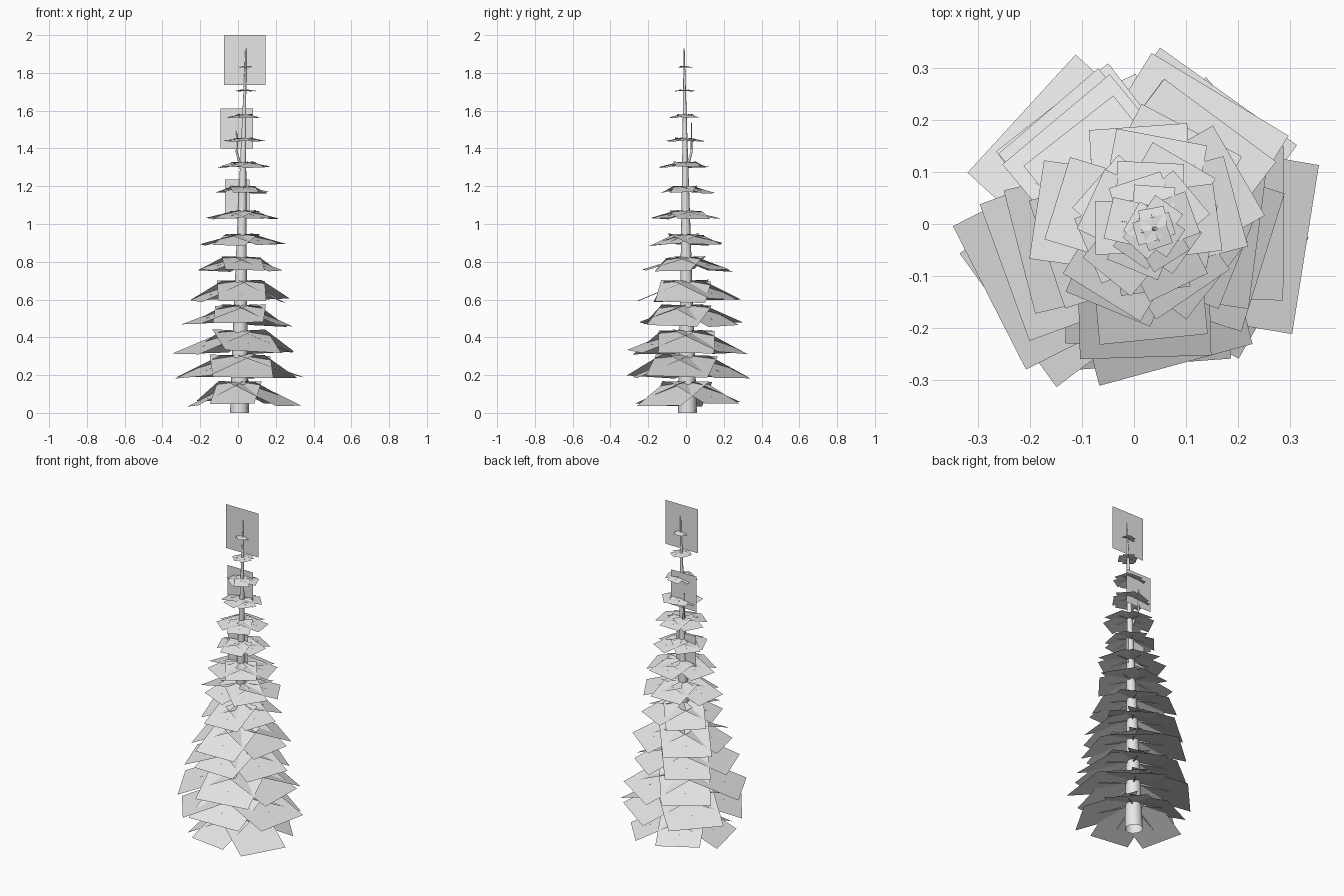
import bpy, bmesh, math, random
from mathutils import Vector, Matrix

if "Cube" in bpy.data.objects:
    bpy.data.objects.remove(bpy.data.objects["Cube"])

random.seed(11)
grey = bpy.data.materials.new("pale grey")
grey.diffuse_color = (0.8, 0.8, 0.8, 1)
grey.use_nodes = True
grey.node_tree.nodes["Principled BSDF"].inputs["Base Color"].default_value = grey.diffuse_color


def finish(bm, name, smooth=False):
    me = bpy.data.meshes.new(name)
    bm.to_mesh(me)
    bm.free()
    me.materials.append(grey)
    ob = bpy.data.objects.new(name, me)
    bpy.context.collection.objects.link(ob)
    if smooth:
        for p in me.polygons:
            p.use_smooth = True
    return ob


def tube(bm, path, sides):
    """Tapered open tube through (centre, radius) pairs."""
    axis = (path[-1][0] - path[0][0]).normalized()
    q = axis.to_track_quat('Z', 'Y')
    rings = []
    for c, r in path:
        rings.append([bm.verts.new(c + q @ Vector((r * math.cos(a), r * math.sin(a), 0)))
                      for a in (2 * math.pi * i / sides for i in range(sides))])
    for a, b in zip(rings, rings[1:]):
        for i in range(sides):
            j = (i + 1) % sides
            bm.faces.new((a[i], a[j], b[j], b[i]))


def trunk_centre(z):
    t = z / 1.93
    return Vector((0.008 + 0.034 * t ** 1.5, 0.008 - 0.018 * t, z))


# Trunk: slightly leaning, tapering to a point
bm = bmesh.new()
heights = [0, 0.2, 0.5, 0.8, 1.1, 1.4, 1.6, 1.8, 1.93]
tube(bm, [(trunk_centre(z), 0.003 + 0.047 * (1 - z / 1.93) ** 1.1) for z in heights], 12)
finish(bm, "trunk", True)

# Whorls of foliage: inner height, outer height, reach, card width, first yaw
tiers = [
    (0.165, 0.045, 0.30, 0.27, -30), (0.305, 0.18, 0.325, 0.33, -9),
    (0.435, 0.32, 0.325, 0.31, 207), (0.57, 0.465, 0.28, 0.28, 200),
    (0.70, 0.59, 0.26, 0.27, 130), (0.825, 0.75, 0.23, 0.22, 128),
    (0.945, 0.89, 0.21, 0.20, 30), (1.07, 1.03, 0.18, 0.18, 15),
    (1.20, 1.165, 0.145, 0.14, 60), (1.328, 1.30, 0.135, 0.13, 8),
    (1.455, 1.437, 0.105, 0.11, 40), (1.58, 1.562, 0.085, 0.085, 20),
    (1.71, 1.703, 0.055, 0.065, 55), (1.835, 1.829, 0.04, 0.05, 100),
]
for n, (z_in, z_out, reach, width, yaw) in enumerate(tiers):
    cards, twigs = bmesh.new(), bmesh.new()
    count = 5 if n < 12 else 4
    base = trunk_centre(z_in)
    for k in range(count):
        other = k > 0
        turn = math.radians(yaw + 360 / count * k + random.uniform(-9, 9) * other)
        roll = math.radians(random.uniform(-3, 3))
        r = reach * (random.uniform(0.84, 1.0) if other else 1)
        w = width / 2 * (random.uniform(0.88, 1.0) if other else 1)
        drop = (z_in - z_out) * random.uniform(0.85, 1.08)
        m = Matrix.Translation(base) @ Matrix.Rotation(turn, 4, 'Z') @ Matrix.Rotation(roll, 4, 'X')
        corners = [(0, -w, 0), (r, -w, -drop), (r, w, -drop), (0, w, 0)]
        cards.faces.new([cards.verts.new(m @ Vector(c)) for c in corners])
        # Thin twig lying along the middle of the card
        tube(twigs, [(m @ Vector((0, 0, -0.1 * drop)), 0.002 + 0.015 * reach),
                     (m @ Vector((r * 0.7, 0, -0.7 * drop)), 0.001)], 3)
    finish(cards, f"foliage_tier_{n + 1}")
    finish(twigs, f"twigs_tier_{n + 1}", True)

# Upright foliage cards: left, right, bottom, top, depth
for n, (x0, x1, z0, z1, y) in enumerate([(-0.073, 0.145, 1.735, 2.0, -0.009),
                                         (-0.092, 0.08, 1.40, 1.612, 0.03),
                                         (-0.07, 0.06, 1.04, 1.235, 0.004)]):
    bm = bmesh.new()
    bm.faces.new([bm.verts.new(c) for c in
                  ((x0, y, z0), (x0, y, z1), (x1, y, z1), (x1, y, z0))][::-1])
    bmesh.ops.reverse_faces(bm, faces=bm.faces)
    finish(bm, f"upright_foliage_{n + 1}")

# Small upright shoot in front of the middle upright card
bm = bmesh.new()
tube(bm, [(Vector((0.02, 0.0, 1.28)), 0.009), (Vector((-0.007, 0.029, 1.38)), 0.006),
          (Vector((-0.007, 0.029, 1.55)), 0.001)], 5)
finish(bm, "upright_shoot", True)
